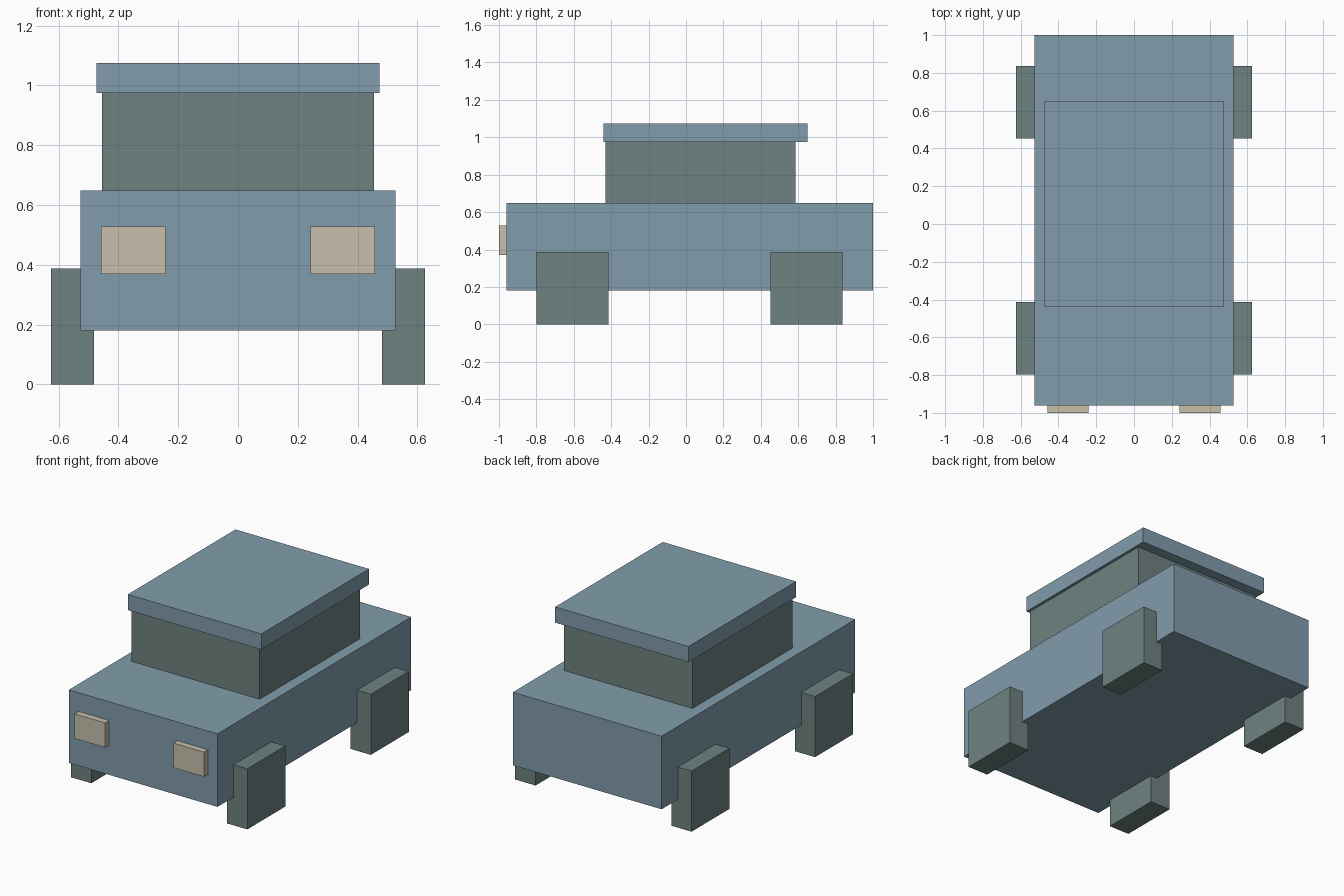
import bpy
import bmesh
from mathutils import Vector

default = bpy.data.objects.get("Cube")
if default:
    bpy.data.objects.remove(default, do_unlink=True)


def make_material(name, rgb):
    mat = bpy.data.materials.new(name)
    mat.use_nodes = True
    color = (*rgb, 1.0)
    mat.diffuse_color = color
    mat.node_tree.nodes["Principled BSDF"].inputs["Base Color"].default_value = color
    return mat


blue = make_material("dusty blue", (0.22, 0.335, 0.41))
grey = make_material("grey green", (0.155, 0.223, 0.216))
cream = make_material("cream", (0.58, 0.53, 0.42))


def box(name, x, y, z, mat):
    """Box spanning the given (min, max) range on each axis."""
    spans = (x, y, z)
    size = Vector([b - a for a, b in spans])
    center = Vector([(a + b) / 2 for a, b in spans])
    bm = bmesh.new()
    bmesh.ops.create_cube(bm, size=1.0)
    bmesh.ops.scale(bm, vec=size, verts=bm.verts)
    mesh = bpy.data.meshes.new(name)
    bm.to_mesh(mesh)
    bm.free()
    mesh.materials.append(mat)
    obj = bpy.data.objects.new(name, mesh)
    obj.location = center
    bpy.context.collection.objects.link(obj)
    return obj


def box_pair(name, x, y, z, mat):
    """Matching boxes on the left (+x) and right (-x)."""
    box("left_" + name, x, y, z, mat)
    box("right_" + name, (-x[1], -x[0]), y, z, mat)


# Body, cabin and overhanging roof
box("body", (-0.527, 0.527), (-0.96, 1.0), (0.18, 0.648), blue)
box("cabin", (-0.455, 0.455), (-0.43, 0.585), (0.648, 0.975), grey)
box("roof", (-0.473, 0.473), (-0.44, 0.65), (0.975, 1.075), blue)

# Square wheels
for end, y in (("front", (-0.798, -0.414)), ("back", (0.452, 0.836))):
    box_pair(end + "_wheel", (0.481, 0.625), y, (0.0, 0.388), grey)

# Headlights
box_pair("headlight", (0.242, 0.458), (-1.0, -0.96), (0.37, 0.528), cream)
